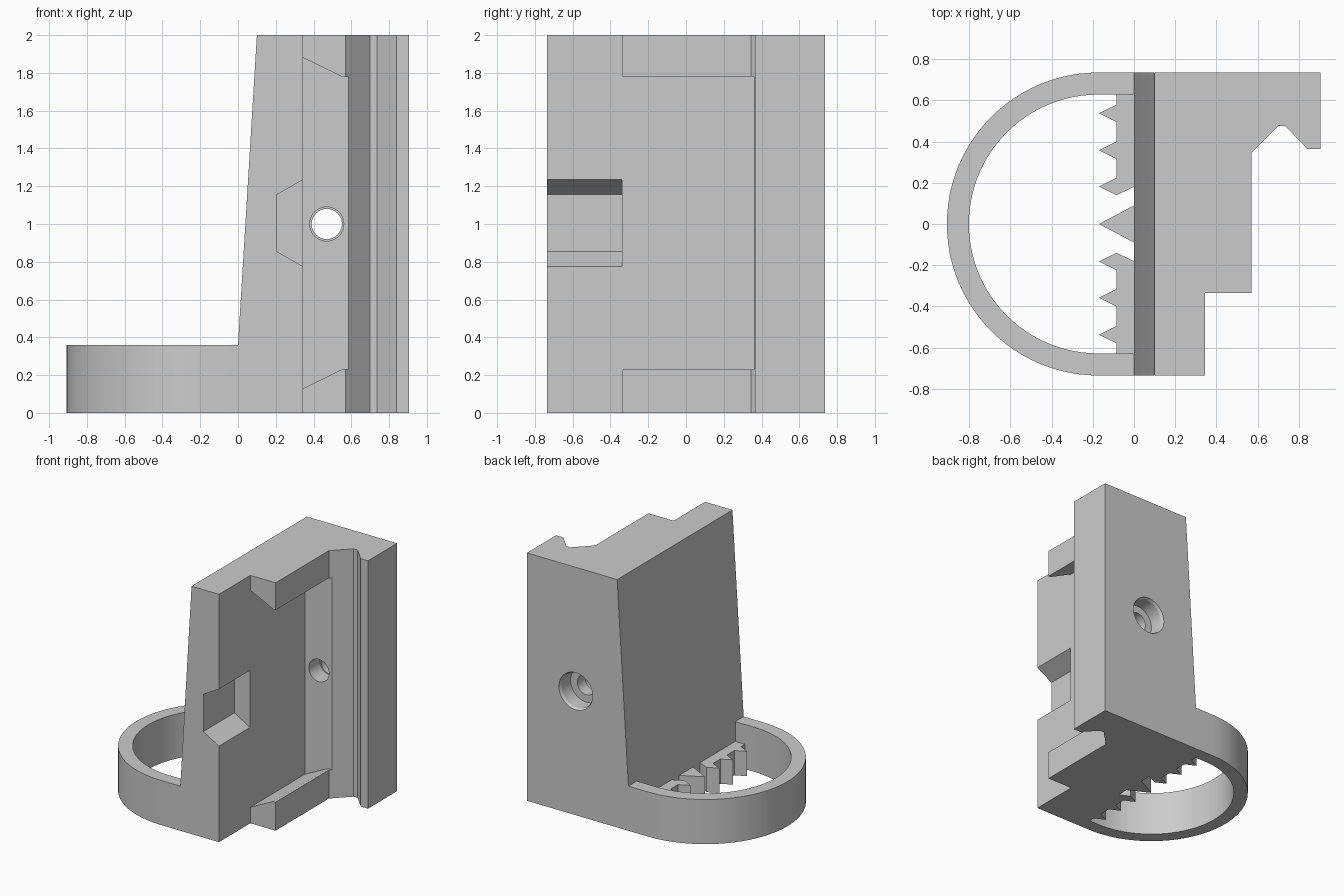
import bpy, bmesh, math

if "Cube" in bpy.data.objects:
    bpy.data.objects.remove(bpy.data.objects["Cube"], do_unlink=True)

grey = bpy.data.materials.new("light grey plastic")
grey.use_nodes = True
colour = (0.6, 0.6, 0.6, 1)
grey.diffuse_color = colour
grey.node_tree.nodes["Principled BSDF"].inputs["Base Color"].default_value = colour


def add_object(name, bm):
    bmesh.ops.recalc_face_normals(bm, faces=bm.faces)
    mesh = bpy.data.meshes.new(name)
    bm.to_mesh(mesh)
    bm.free()
    mesh.materials.append(grey)
    obj = bpy.data.objects.new(name, mesh)
    bpy.context.collection.objects.link(obj)
    return obj


def prism(name, points, low, high, axis="z"):
    """Extrude an outline: (x, y) along z, or (x, z) along y."""
    place = (lambda a, b, h: (a, b, h)) if axis == "z" else (lambda a, b, h: (a, h, b))
    bm = bmesh.new()
    rows = [[bm.verts.new(place(a, b, h)) for a, b in points] for h in (low, high)]
    for row in rows:
        bm.faces.new(row)
    n = len(points)
    for i in range(n):
        j = (i + 1) % n
        bm.faces.new((rows[0][i], rows[0][j], rows[1][j], rows[1][i]))
    return add_object(name, bm)


def stepped_bore(name, x, z, profile, sides=48):
    """Solid of revolution along y from (y, radius) pairs."""
    bm = bmesh.new()
    rings = []
    for y, r in profile:
        angles = [math.tau * i / sides for i in range(sides)]
        rings.append([bm.verts.new((x + r * math.cos(a), y, z + r * math.sin(a))) for a in angles])
    for a, b in zip(rings, rings[1:]):
        for i in range(sides):
            j = (i + 1) % sides
            bm.faces.new((a[i], a[j], b[j], b[i]))
    bm.faces.new(rings[0])
    bm.faces.new(rings[-1])
    return add_object(name, bm)


def cut(target, cutter):
    cutter.hide_render = True
    mod = target.modifiers.new("cut", "BOOLEAN")
    mod.operation = "DIFFERENCE"
    mod.solver = "EXACT"
    mod.object = cutter
    bpy.context.view_layer.objects.active = target
    bpy.ops.object.modifier_apply(modifier=mod.name)
    bpy.data.objects.remove(cutter, do_unlink=True)


# Upright body with rail groove and fin
W = 0.735
body = prism("bracket_body", [
    (0, -W), (0.345, -W), (0.345, -0.335), (0.57, -0.335), (0.57, 0.345),
    (0.70, 0.475), (0.735, 0.475), (0.84, 0.365), (0.905, 0.365), (0.905, W), (0, W)], 0, 2)

# Leaning side above the ring
cut(body, prism("lean_cutter", [(0, 0.36), (0.1061, 2.1), (-0.2, 2.1), (-0.2, 0.36)], -1, 1, "y"))
# Recess between the two end tabs
cut(body, prism("recess_cutter", [
    (0.345, 0.13), (0.55, 0.23), (0.75, 0.23), (0.75, 1.78), (0.55, 1.78), (0.345, 1.88)],
    -0.4, 0.36, "y"))
# Tapered notch at the front edge
cut(body, prism("notch_cutter", [
    (0.205, 0.855), (0.345, 0.775), (0.5, 0.69), (0.5, 1.32), (0.345, 1.235), (0.205, 1.155)],
    -0.9, -0.34, "y"))
# Screw hole with a wide seat at the back
cut(body, stepped_bore("bore_cutter", 0.47, 1.0, [
    (0.3, 0.09), (0.5, 0.09), (0.5, 0.08), (0.6, 0.08),
    (0.6, 0.14), (0.715, 0.14), (0.735, 0.15), (0.8, 0.15)]))


# Half-round loop
def arc(radius, steps=48):
    return [(-0.173 - radius * math.sin(math.pi * i / steps),
             radius * math.cos(math.pi * i / steps)) for i in range(steps + 1)]


ring = prism("ring_loop", [(0, W)] + arc(W) + [(0, -W), (0, -0.628)]
             + arc(0.628)[::-1] + [(0, 0.628)], 0, 0.36)

# Toothed gripping strips, mirrored about the middle tooth
TEETH = 0.2
parts = [body, ring]
for side, name in ((1, "back_teeth"), (-1, "front_teeth")):
    outline = [(0, 0.63), (-0.085, 0.63)]
    for tip in (0.537, 0.358, 0.182):
        outline += [(-0.085, tip + 0.042), (-0.17, tip), (-0.085, tip - 0.042)]
    outline.append((0, 0.18))
    parts.append(prism(name, [(x, side * y) for x, y in outline], 0, TEETH))
parts.append(prism("middle_tooth", [(0, 0.09), (-0.17, 0), (0, -0.09)], 0, TEETH))

# Smooth the round surfaces, keep the edges sharp
bpy.ops.object.select_all(action="DESELECT")
for part in parts:
    part.select_set(True)
bpy.context.view_layer.objects.active = body
bpy.ops.object.shade_smooth_by_angle(angle=math.radians(20))
